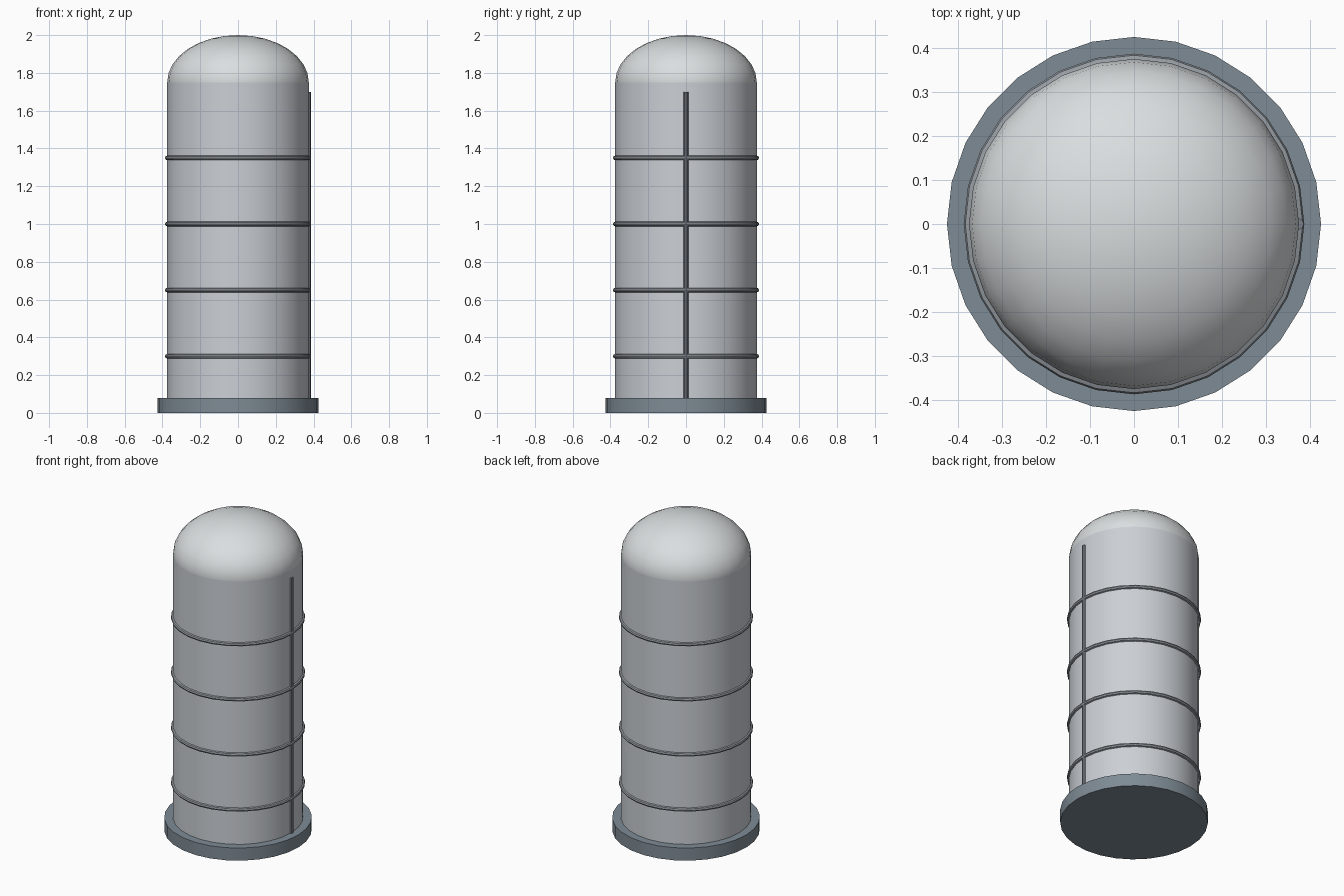
import bpy
import math

if "Cube" in bpy.data.objects:
    bpy.data.objects.remove(bpy.data.objects["Cube"])

SIDES = 28
BODY_R = 0.375


def material(name, rgb):
    m = bpy.data.materials.new(name)
    m.diffuse_color = (*rgb, 1)
    m.use_nodes = True
    m.node_tree.nodes["Principled BSDF"].inputs["Base Color"].default_value = m.diffuse_color
    return m


shell_mat = material("pale_metal", (0.60, 0.63, 0.67))
dome_mat = material("light_grey", (0.70, 0.73, 0.74))
base_mat = material("dark_slate", (0.21, 0.26, 0.30))
trim_mat = material("grey_trim", (0.30, 0.33, 0.36))
pipe_mat = material("dark_trim", (0.20, 0.22, 0.26))


def finish(name, mat):
    obj = bpy.context.object
    obj.name = name
    obj.data.materials.append(mat)
    bpy.ops.object.shade_smooth_by_angle(angle=math.radians(35))
    return obj


def cylinder(name, r, z0, z1, mat, sides=SIDES, x=0):
    bpy.ops.mesh.primitive_cylinder_add(
        vertices=sides, radius=r, depth=z1 - z0, location=(x, 0, (z0 + z1) / 2))
    return finish(name, mat)


# Foundation ring and main tank wall
cylinder("base", 0.425, 0, 0.08, base_mat)
cylinder("tank_body", BODY_R, 0.02, 1.75, shell_mat)

# Flattened dome roof: upper half of a squashed sphere
bpy.ops.mesh.primitive_uv_sphere_add(segments=SIDES, ring_count=16, radius=1)
dome = bpy.context.object
mesh = dome.data
for v in mesh.vertices:
    v.co.x *= BODY_R
    v.co.y *= BODY_R
    v.co.z = max(v.co.z, 0) * 0.25 if v.co.z > -0.01 else v.co.z * 0.25
    v.co.z += 1.75
finish("dome_roof", dome_mat)

# Reinforcing hoops
for i in range(4):
    bpy.ops.mesh.primitive_torus_add(
        major_segments=SIDES, minor_segments=8, major_radius=BODY_R,
        minor_radius=0.012, location=(0, 0, 0.30 + 0.35 * i))
    finish(f"hoop_{i + 1}", trim_mat)

# Vertical pipe on the right side
cylinder("side_pipe", 0.013, 0.06, 1.70, pipe_mat, sides=8, x=0.373)
